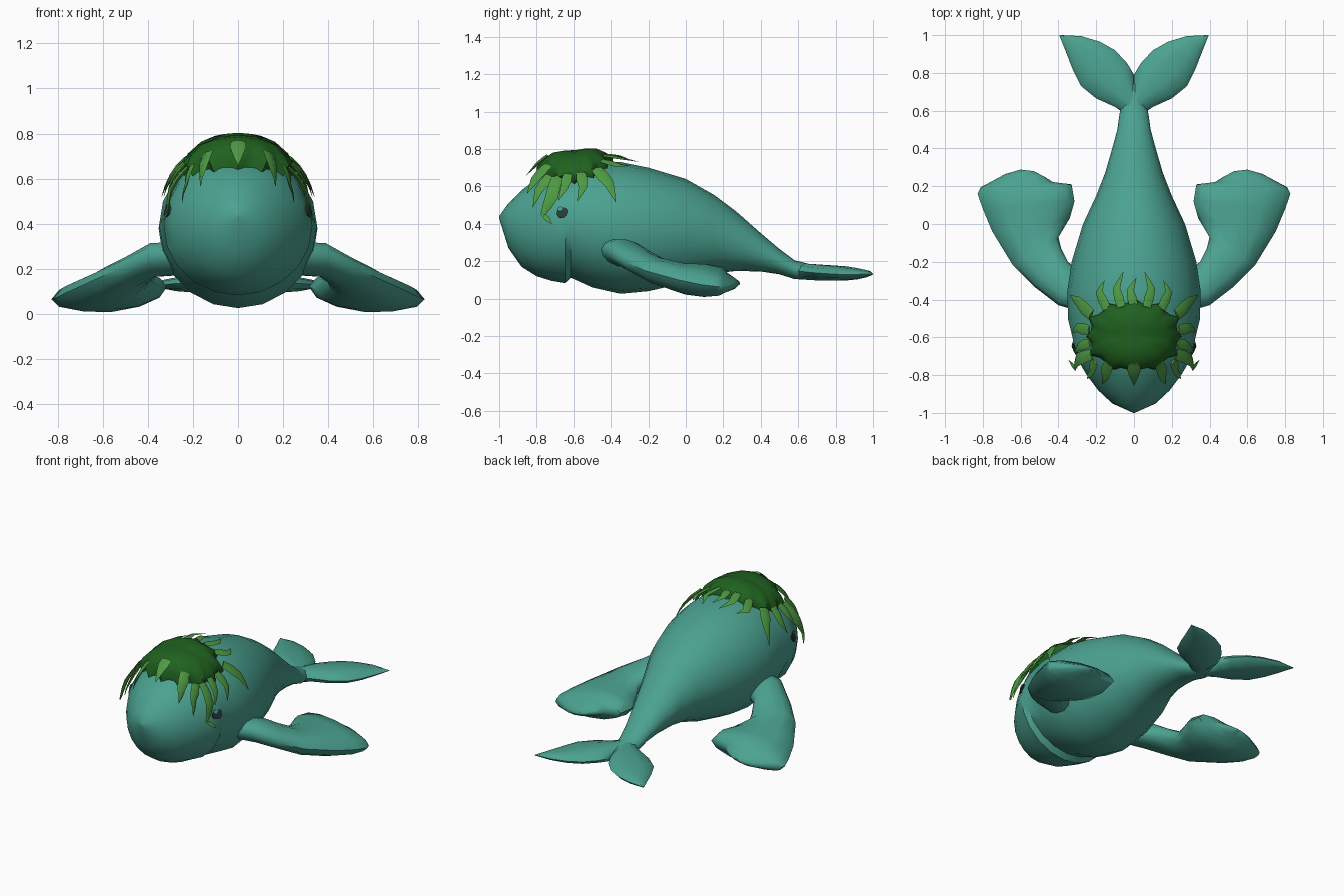
import bpy, bmesh
from math import sin, cos, pi, radians
from mathutils import Vector

cube = bpy.data.objects.get("Cube")
if cube:
    bpy.data.objects.remove(cube)


def material(name, rgb):
    m = bpy.data.materials.new(name)
    m.use_nodes = True
    m.diffuse_color = (*rgb, 1)
    bsdf = m.node_tree.nodes["Principled BSDF"]
    bsdf.inputs["Base Color"].default_value = (*rgb, 1)
    bsdf.inputs["Roughness"].default_value = 0.8
    return m


skin = material("teal skin", (0.07, 0.36, 0.28))
dark_weed = material("dark green weed", (0.014, 0.12, 0.014))
light_weed = material("light green weed", (0.075, 0.32, 0.055))
eye_dark = material("dark eye", (0.02, 0.045, 0.045))


def loft(name, strands, mat, mirror=False, angle=40):
    """Skin each list of closed rings and join them into one object."""
    bm = bmesh.new()
    for rings in strands:
        loops = [[bm.verts.new(p) for p in ring] for ring in rings]
        n = len(loops[0])
        for a, b in zip(loops, loops[1:]):
            for i in range(n):
                j = (i + 1) % n
                bm.faces.new((a[i], a[j], b[j], b[i]))
        bm.faces.new(loops[0][::-1])
        bm.faces.new(loops[-1])
    bmesh.ops.remove_doubles(bm, verts=bm.verts, dist=0.0002)
    bmesh.ops.recalc_face_normals(bm, faces=bm.faces)
    me = bpy.data.meshes.new(name)
    bm.to_mesh(me)
    bm.free()
    me.materials.append(mat)
    ob = bpy.data.objects.new(name, me)
    bpy.context.collection.objects.link(ob)
    if mirror:
        ob.modifiers.new("Mirror", "MIRROR").use_mirror_merge = False
    bpy.ops.object.select_all(action="DESELECT")
    ob.select_set(True)
    bpy.context.view_layer.objects.active = ob
    bpy.ops.object.shade_smooth_by_angle(angle=radians(angle))
    return ob


# Body sections: y, half width, bottom, top
BODY = [(-1.0, 0.004, 0.43, 0.44), (-0.95, 0.115, 0.27, 0.51), (-0.88, 0.19, 0.17, 0.58),
        (-0.8, 0.25, 0.12, 0.64), (-0.72, 0.297, 0.095, 0.68), (-0.645, 0.33, 0.083, 0.70),
        (-0.615, 0.322, 0.112, 0.71), (-0.5, 0.35, 0.06, 0.73), (-0.35, 0.352, 0.026, 0.73),
        (-0.2, 0.33, 0.04, 0.70), (0, 0.27, 0.085, 0.64), (0.15, 0.2, 0.135, 0.555),
        (0.27, 0.153, 0.148, 0.465), (0.4, 0.115, 0.145, 0.35), (0.5, 0.088, 0.13, 0.265),
        (0.58, 0.077, 0.105, 0.205), (0.66, 0.06, 0.1, 0.185), (0.74, 0.02, 0.12, 0.16)]


def surface(y, deg, lift=0.0):
    """Point on the body at length y, turned deg from the top, raised by lift."""
    for a, b in zip(BODY, BODY[1:]):
        if y <= b[0]:
            break
    t = (y - a[0]) / (b[0] - a[0])
    w, lo, hi = (a[k] + (b[k] - a[k]) * t for k in (1, 2, 3))
    h, r = (hi - lo) / 2, radians(deg)
    out = Vector((sin(r) * h, 0, cos(r) * w)).normalized()
    return Vector((w * sin(r), y, (hi + lo) / 2 + h * cos(r))) + out * lift


loft("body", [[[surface(s[0], k * 18) for k in range(20)] for s in BODY]], skin)


def fin(name, rows, sides=12):
    """Each row: leading point, trailing point, half thickness."""
    rings = []
    for lead, trail, thick in rows:
        a, b = Vector(lead), Vector(trail)
        rings.append([(a + b) / 2 + (a - b) / 2 * cos(q) + Vector((0, 0, thick * sin(q)))
                      for q in (2 * pi * k / sides for k in range(sides))])
    return loft(name, [rings], skin, mirror=True, angle=50)


# Front flippers, from shoulder to finger edge
fin("front_flippers", [
    ((0.26, -0.47, 0.27), (0.26, -0.27, 0.22), 0.07),
    ((0.4, -0.43, 0.26), (0.35, -0.2, 0.22), 0.075),
    ((0.53, -0.33, 0.2), (0.385, -0.13, 0.18), 0.07),
    ((0.64, -0.22, 0.15), (0.4, -0.07, 0.14), 0.075),
    ((0.75, -0.04, 0.1), (0.34, 0.03, 0.11), 0.083),
    ((0.8, 0.08, 0.075), (0.315, 0.12, 0.12), 0.088),
    ((0.828, 0.16, 0.065), (0.33, 0.21, 0.12), 0.073),
    ((0.81, 0.195, 0.062), (0.43, 0.222, 0.11), 0.052),
    ((0.68, 0.265, 0.07), (0.465, 0.245, 0.1), 0.03),
    ((0.6, 0.288, 0.08), (0.53, 0.28, 0.09), 0.008)])

# Tail flukes
fin("tail_flukes", [
    ((0.03, 0.57, 0.15), (0, 0.7, 0.14), 0.045),
    ((0.1, 0.62, 0.145), (0, 0.79, 0.135), 0.045),
    ((0.2, 0.665, 0.14), (0.035, 0.85, 0.135), 0.043),
    ((0.28, 0.73, 0.135), (0.1, 0.92, 0.135), 0.04),
    ((0.325, 0.82, 0.13), (0.18, 0.965, 0.135), 0.032),
    ((0.36, 0.91, 0.13), (0.28, 0.995, 0.135), 0.02),
    ((0.396, 1.0, 0.132), (0.385, 1.0, 0.132), 0.003)], 10)

# Weed cap: a thick ragged patch draped over the crown
rings = []
N = 36
for r in (1.0, 1.0, 0.85, 0.6, 0.3, 0.04):
    ring = []
    for k in range(N):
        q = 2 * pi * k / N
        ragged = r * (1 + 0.1 * r * cos(q * 12))
        y = -0.595 + 0.185 * ragged * sin(q)
        front = max(0, -sin(q)) * r
        lift = 0.02 + 0.06 * (1 - r ** 4) + 0.045 * front
        ring.append(surface(y, 43 * ragged * cos(q), lift if rings else -0.01))
    rings.append(ring)
loft("weed_cap", [rings], dark_weed, angle=50)


def frond(path, width, lift0, lift1):
    """Tapered strip following (y, degrees) points along the body."""
    n = len(path) - 1
    pts = [surface(y, d, lift0 + (lift1 - lift0) * i / n) for i, (y, d) in enumerate(path)]
    rings = []
    for i, p in enumerate(pts):
        along = (pts[min(i + 1, n)] - pts[max(i - 1, 0)]).normalized()
        up = (surface(*path[i], 0.1) - surface(*path[i])).normalized()
        side = along.cross(up).normalized()
        up = side.cross(along)
        w = width * (0.85, 1, 0.75, 0.4, 0.03)[round(4 * i / n)]
        t = 0.3 * w
        rings.append([p + side * w, p + up * t, p - side * w, p - up * t])
    return rings


def smooth_path(pts):
    """Insert midpoints so each frond bends softly."""
    out = [pts[0]]
    for a, b in zip(pts, pts[1:]):
        out += [((a[0] + b[0]) / 2, (a[1] + b[1]) / 2), b]
    return out


# Hanging fronds: path, half width, lift at root and tip
FRONDS = [
    ([(-0.74, 22), (-0.81, 32), (-0.85, 43)], 0.034, 0.07, 0.03),
    ([(-0.73, 37), (-0.79, 50), (-0.82, 67)], 0.03, 0.05, 0.035),
    ([(-0.69, 40), (-0.72, 62), (-0.765, 78), (-0.72, 88)], 0.034, 0.04, 0.05),
    ([(-0.63, 40), (-0.65, 54), (-0.685, 66)], 0.028, 0.04, 0.03),
    ([(-0.56, 40), (-0.55, 56), (-0.58, 70)], 0.03, 0.035, 0.02),
    ([(-0.48, 36), (-0.41, 52), (-0.375, 68)], 0.036, 0.035, 0.015),
    ([(-0.45, 22), (-0.36, 29), (-0.3, 25)], 0.027, 0.035, 0.025),
    ([(-0.44, 10), (-0.34, 14), (-0.255, 9)], 0.026, 0.04, 0.025)]
loft("side_fronds", [frond(smooth_path(p), *rest) for p, *rest in FRONDS],
     light_weed, mirror=True, angle=35)
MIDDLE = [([(-0.74, 0), (-0.8, 0), (-0.855, 0)], 0.036, 0.095, 0.06),
          ([(-0.44, 0), (-0.35, -3), (-0.285, 2)], 0.025, 0.04, 0.02)]
loft("middle_fronds", [frond(smooth_path(p), *rest) for p, *rest in MIDDLE],
     light_weed, angle=35)


# Eyes: thin plates lying on the cheeks
def eye_plate(name, y, deg, radius, low, high, mat):
    rings = [[surface(y + radius * cos(q), deg + radius * 175 * sin(q), lift)
              for q in (2 * pi * k / 12 for k in range(12))] for lift in (low, high)]
    loft(name, [rings], mat, mirror=True)


eye_plate("eyes", -0.663, 77, 0.031, -0.002, 0.005, eye_dark)
eye_plate("eye_glints", -0.674, 73, 0.014, 0.004, 0.008, skin)
